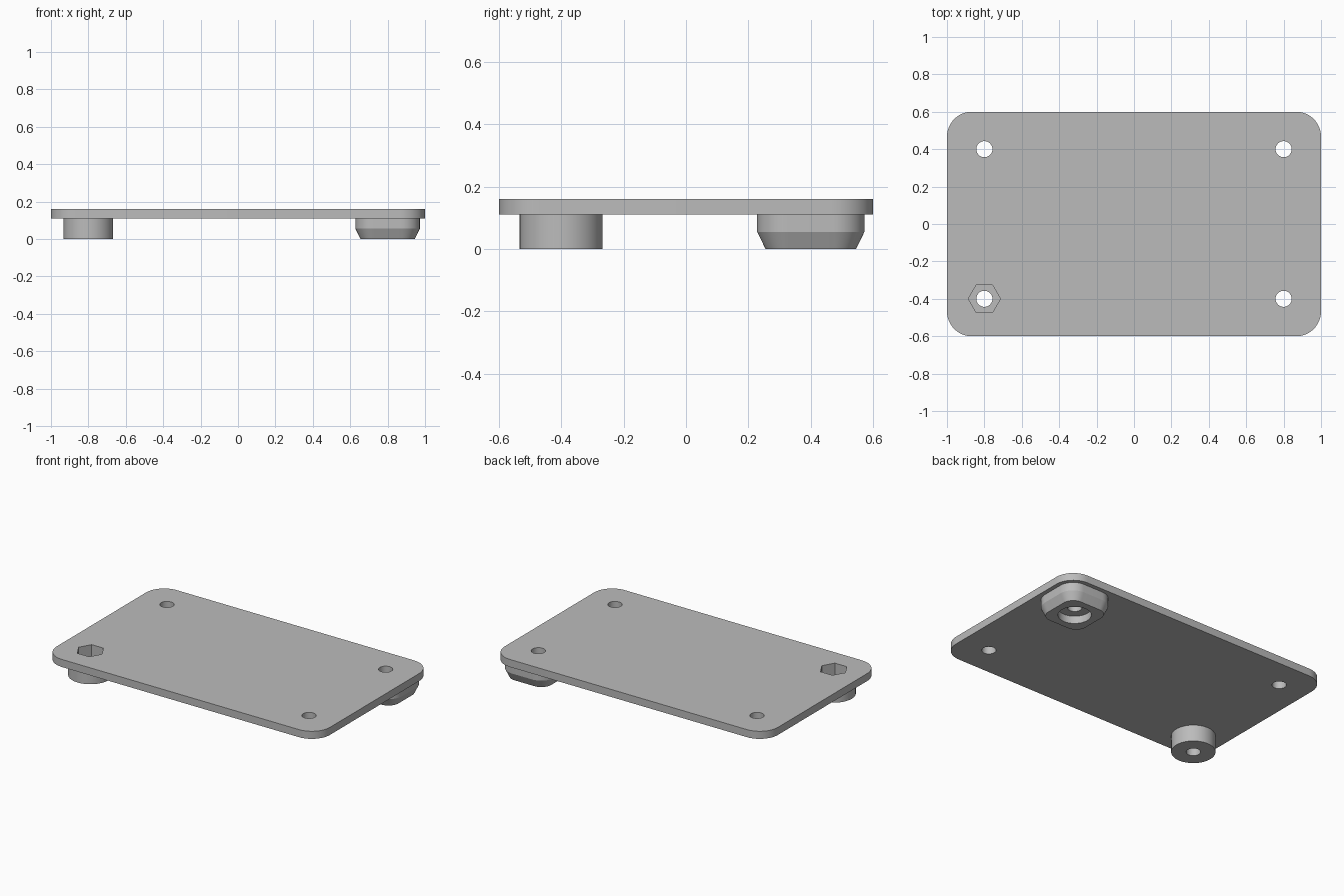
import bpy, bmesh
from math import cos, sin, pi, radians

if "Cube" in bpy.data.objects:
    bpy.data.objects.remove(bpy.data.objects["Cube"], do_unlink=True)

GREY = (0.5, 0.5, 0.5, 1)
grey = bpy.data.materials.new("plain grey")
grey.use_nodes = True
grey.diffuse_color = GREY
grey.node_tree.nodes["Principled BSDF"].inputs["Base Color"].default_value = GREY

PLATE_BOTTOM, PLATE_TOP = 0.11, 0.16
HOLE_X, HOLE_Y, HOLE_R = 0.8, 0.4, 0.043


def circle(x, y, r, sides=64):
    return [(x + r * cos(2 * pi * i / sides), y + r * sin(2 * pi * i / sides))
            for i in range(sides)]


def rounded_rect(x, y, half_x, half_y, r, steps=14):
    pts = []
    for k, (sx, sy) in enumerate([(1, 1), (-1, 1), (-1, -1), (1, -1)]):
        for i in range(steps + 1):
            a = (k + i / steps) * pi / 2
            pts.append((x + sx * (half_x - r) + r * cos(a),
                        y + sy * (half_y - r) + r * sin(a)))
    return pts


def loft(name, layers):
    """Solid through a stack of (outline, z) layers, capped at both ends."""
    bm = bmesh.new()
    rings = [[bm.verts.new((x, y, z)) for x, y in outline] for outline, z in layers]
    n = len(rings[0])
    for low, high in zip(rings, rings[1:]):
        for i in range(n):
            j = (i + 1) % n
            bm.faces.new((low[i], low[j], high[j], high[i]))
    bm.faces.new(rings[0][::-1])
    bm.faces.new(rings[-1])
    mesh = bpy.data.meshes.new(name)
    bm.to_mesh(mesh)
    bm.free()
    mesh.materials.append(grey)
    obj = bpy.data.objects.new(name, mesh)
    bpy.context.collection.objects.link(obj)
    return obj


def cut(obj, outline, z0, z1):
    """Remove a straight-sided prism from the part."""
    cutter = loft("cutter", [(outline, z0), (outline, z1)])
    cutter.hide_render = True
    mod = obj.modifiers.new("cut", "BOOLEAN")
    mod.operation, mod.solver, mod.object = "DIFFERENCE", "EXACT", cutter
    select(obj)
    bpy.ops.object.modifier_apply(modifier=mod.name)
    bpy.data.objects.remove(cutter, do_unlink=True)


def select(obj):
    bpy.ops.object.select_all(action="DESELECT")
    obj.select_set(True)
    bpy.context.view_layer.objects.active = obj


# Mounting plate with rounded corners and four holes
outline = rounded_rect(0, 0, 1, 0.6, 0.133)
plate = loft("mounting_plate", [(outline, PLATE_BOTTOM), (outline, PLATE_TOP)])
for sx in (-1, 1):
    for sy in (-1, 1):
        cut(plate, circle(sx * HOLE_X, sy * HOLE_Y, HOLE_R), 0, 0.3)

# Round standoff under the front right hole
ring = circle(-HOLE_X, -HOLE_Y, 0.133)
standoff = loft("round_standoff", [(ring, 0), (ring, PLATE_BOTTOM)])
cut(standoff, circle(-HOLE_X, -HOLE_Y, HOLE_R), -0.1, 0.3)

# Hexagonal nut pocket sunk through the plate into the standoff
hexagon = circle(-HOLE_X, -HOLE_Y, 0.086, 6)
for part in (plate, standoff):
    cut(part, hexagon, 0.07, 0.3)

# Rounded square foot with a tapered base under the back left hole
wide = rounded_rect(HOLE_X, HOLE_Y, 0.172, 0.172, 0.1)
narrow = rounded_rect(HOLE_X, HOLE_Y, 0.145, 0.145, 0.073)
foot = loft("square_foot", [(narrow, 0), (wide, 0.055), (wide, PLATE_BOTTOM)])
cut(foot, circle(HOLE_X, HOLE_Y, HOLE_R), -0.1, 0.3)
cut(foot, circle(HOLE_X, HOLE_Y, 0.1), -0.1, 0.05)

# Smooth the curved walls, keep the edges crisp
for part in (plate, standoff, foot):
    select(part)
    bpy.ops.object.shade_smooth_by_angle(angle=radians(20))
